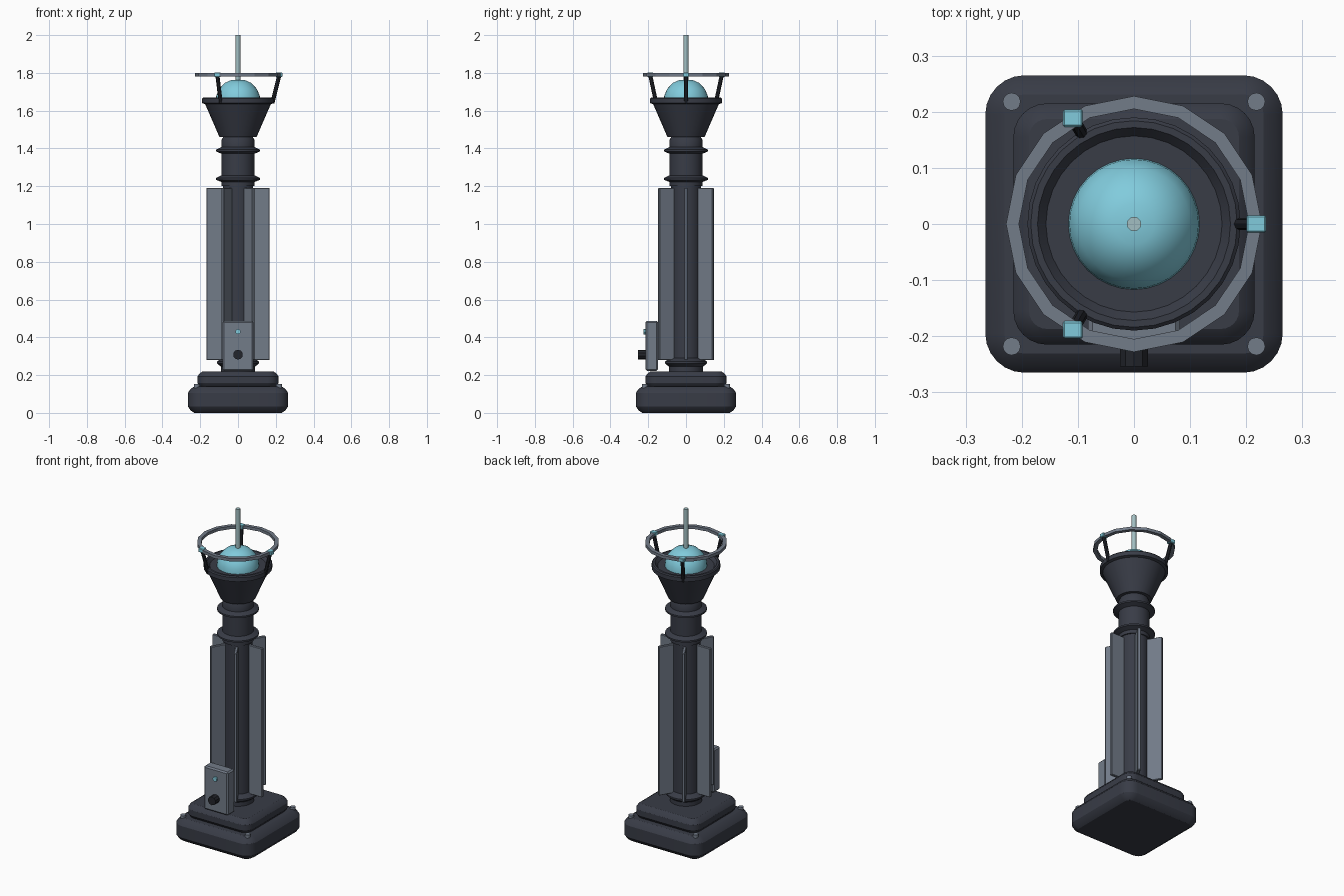
import bpy, bmesh, math
from mathutils import Vector, Matrix

cube = bpy.data.objects.get("Cube")
if cube:
    bpy.data.objects.remove(cube)


def material(name, rgb):
    m = bpy.data.materials.new(name)
    m.use_nodes = True
    col = (*rgb, 1)
    m.diffuse_color = col
    m.node_tree.nodes["Principled BSDF"].inputs["Base Color"].default_value = col
    return m


body = material("dark slate", (0.04, 0.045, 0.062))
black = material("near black", (0.016, 0.018, 0.024))
grey = material("steel grey", (0.17, 0.2, 0.25))
cyan = material("cyan glow", (0.22, 0.6, 0.72))
pale = material("pale metal", (0.36, 0.52, 0.54))


def finish(name, bm, mat, smooth=None):
    bmesh.ops.recalc_face_normals(bm, faces=bm.faces)
    me = bpy.data.meshes.new(name)
    bm.to_mesh(me)
    bm.free()
    me.materials.append(mat)
    ob = bpy.data.objects.new(name, me)
    bpy.context.collection.objects.link(ob)
    if smooth:
        bpy.ops.object.select_all(action='DESELECT')
        ob.select_set(True)
        bpy.context.view_layer.objects.active = ob
        bpy.ops.object.shade_smooth_by_angle(angle=math.radians(smooth))
    return ob


def loft(name, rings, mat, smooth=None, closed=False):
    """Skin a list of point rings, capping the ends unless closed."""
    bm = bmesh.new()
    loops = [[bm.verts.new(p) for p in ring] for ring in rings]
    pairs = list(zip(loops, loops[1:]))
    if closed:
        pairs.append((loops[-1], loops[0]))
    else:
        bm.faces.new(loops[0])
        bm.faces.new(loops[-1])
    for a, b in pairs:
        for i in range(len(a)):
            j = (i + 1) % len(a)
            bm.faces.new((a[i], a[j], b[j], b[i]))
    return finish(name, bm, mat, smooth)


def lathe(name, profile, mat, sides=32, smooth=30, closed=False):
    turn = [math.tau * i / sides for i in range(sides)]
    rings = [[(r * math.cos(a), r * math.sin(a), z) for a in turn] for r, z in profile]
    return loft(name, rings, mat, smooth, closed)


def rounded_square(half, radius, z, steps=6):
    pts = []
    for q in range(4):
        mid = math.radians(45 + 90 * q)
        cx = math.copysign(half - radius, math.cos(mid))
        cy = math.copysign(half - radius, math.sin(mid))
        for s in range(steps + 1):
            a = math.radians(90 * (q + s / steps))
            pts.append((cx + radius * math.cos(a), cy + radius * math.sin(a), z))
    return pts


def plinth(name, half, radius, z0, z1, bevel):
    rings = []
    for inset, z in ((1, z0), (0.4, z0 + bevel * 0.4), (0, z0 + bevel),
                     (0, z1 - bevel), (0.4, z1 - bevel * 0.4), (1, z1)):
        d = bevel * inset
        rings.append(rounded_square(half - d, radius - d, z))
    return loft(name, rings, body, 25)


def box(name, size, loc, mat, angle=0, bevel=0):
    bm = bmesh.new()
    bmesh.ops.create_cube(bm, size=1, matrix=Matrix.Diagonal((*size, 1)))
    if bevel:
        bmesh.ops.bevel(bm, geom=bm.edges[:], offset=bevel, segments=1, affect='EDGES')
    bm.transform(Matrix.Rotation(angle, 4, 'Z') @ Matrix.Translation(loc))
    return finish(name, bm, mat)


def rod(name, a, b, radius, mat, sides=12):
    a, b = Vector(a), Vector(b)
    bm = bmesh.new()
    bmesh.ops.create_cone(bm, cap_ends=True, segments=sides, radius1=radius,
                          radius2=radius, depth=(b - a).length)
    spin = (b - a).to_track_quat('Z', 'Y').to_matrix().to_4x4()
    bm.transform(Matrix.Translation((a + b) / 2) @ spin)
    return finish(name, bm, mat, 35)


# Stepped base with corner bolts
plinth("lower_base", 0.265, 0.07, 0.0, 0.14, 0.034)
plinth("upper_base", 0.215, 0.06, 0.13, 0.22, 0.028)
for sx in (-1, 1):
    for sy in (-1, 1):
        x, y = 0.218 * sx, 0.218 * sy
        rod("base_bolt", (x, y, 0.125), (x, y, 0.152), 0.016, grey)

# Column with flared collars
lathe("column", [(0.09, 0.21), (0.09, 0.245), (0.112, 0.262), (0.112, 0.272),
                 (0.08, 0.29), (0.08, 1.2), (0.087, 1.2), (0.087, 1.222),
                 (0.116, 1.234), (0.116, 1.244), (0.087, 1.258), (0.087, 1.372),
                 (0.116, 1.384), (0.116, 1.394), (0.087, 1.408),
                 (0.087, 1.445), (0.076, 1.465)], body)

# Cooling fins
for i in range(6):
    box("fin", (0.11, 0.018, 0.91), (0.113, 0, 0.735), grey, math.radians(60 * i), 0.003)

# Funnel head with recessed floor
lathe("funnel", [(0.098, 1.46), (0.174, 1.635), (0.19, 1.64), (0.19, 1.665),
                 (0.184, 1.671), (0.172, 1.671), (0.157, 1.652)], body)

# Lamp dome and antenna
lathe("dome", [(0.117, 1.65), (0.115, 1.68), (0.1, 1.715), (0.07, 1.747),
               (0.036, 1.762)], cyan, 32, 35)
rod("antenna", (0, 0, 1.75), (0, 0, 2.0), 0.013, pale)

# Halo ring on three struts
lathe("halo_ring", [(0.205, 1.781), (0.228, 1.781), (0.228, 1.799), (0.205, 1.799)],
      grey, 16, None, True)
for i in range(3):
    a = math.radians(120 * i)
    c, s = math.cos(a), math.sin(a)
    rod("halo_strut", (0.182 * c, 0.182 * s, 1.64), (0.218 * c, 0.218 * s, 1.785),
        0.011, black, 8)
    box("halo_clip", (0.035, 0.031, 0.024), (0.218 * c, 0.218 * s, 1.79), cyan, 0, 0.003)

# Control panel on the front
box("control_panel", (0.164, 0.066, 0.265), (0, -0.182, 0.355), grey, 0, 0.008)
rod("panel_knob", (0, -0.21, 0.308), (0, -0.254, 0.308), 0.026, black, 10)
rod("panel_light", (0, -0.21, 0.43), (0, -0.226, 0.43), 0.014, cyan, 10)
